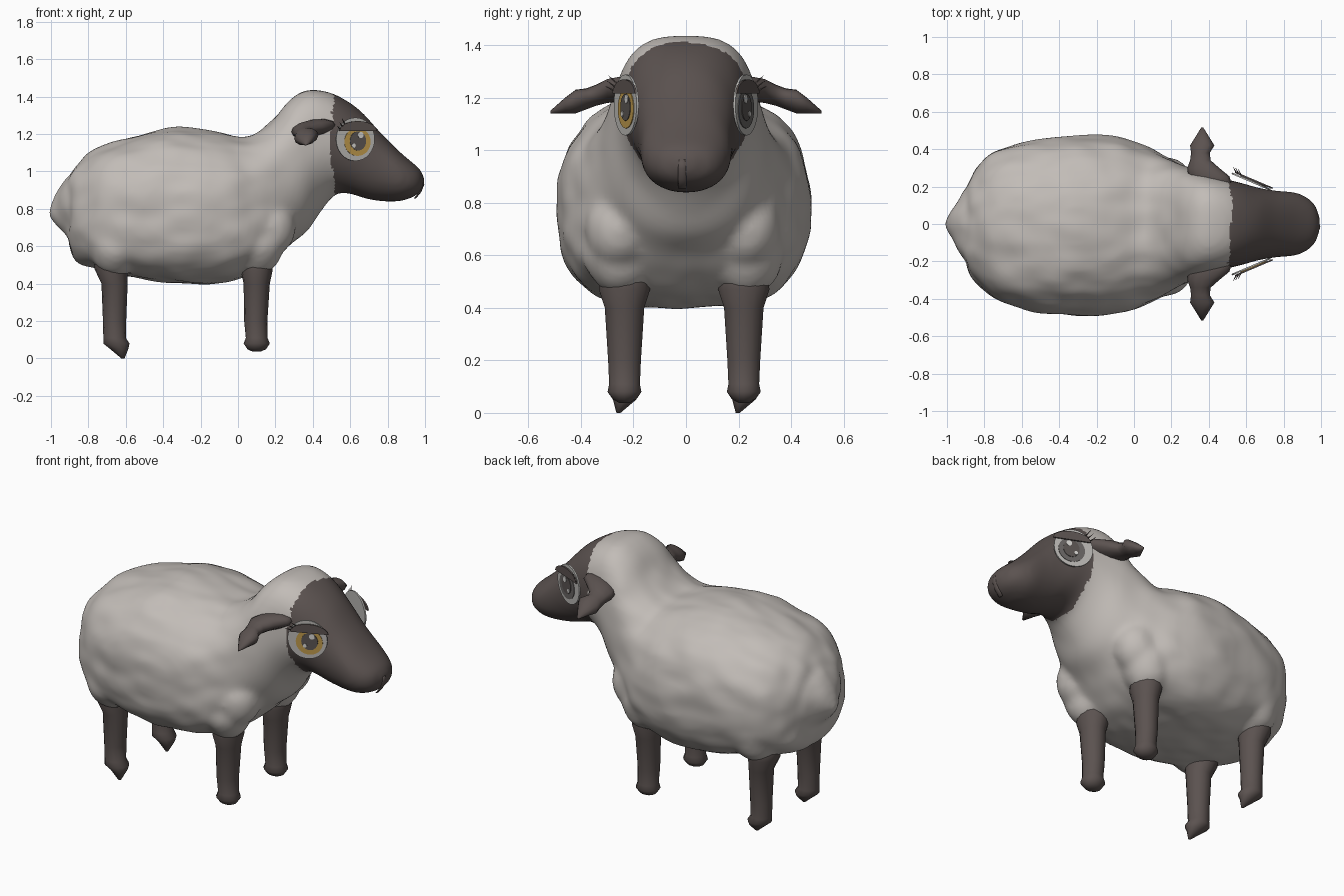
import bpy, bmesh, math
from mathutils import Vector, Matrix, noise

cube = bpy.data.objects.get("Cube")
if cube:
    bpy.data.objects.remove(cube, do_unlink=True)


def material(name, r, g, b):
    m = bpy.data.materials.new(name)
    m.use_nodes = True
    m.diffuse_color = (r, g, b, 1)
    bsdf = next(n for n in m.node_tree.nodes if n.type == 'BSDF_PRINCIPLED')
    bsdf.inputs["Base Color"].default_value = (r, g, b, 1)
    return m


WOOL = material("wool", .54, .505, .475)
SKIN = material("dark skin", .105, .085, .08)
WHITE = material("eye white", .48, .47, .45)
GOLD = material("gold iris", .5, .31, .07)
GREY = material("grey iris", .14, .13, .125)
PUPIL = material("pupil", .1, .088, .083)
GLINT = material("eye glint", .65, .64, .62)


def finish(name, bm, *mats, smooth=True):
    bmesh.ops.recalc_face_normals(bm, faces=bm.faces)
    me = bpy.data.meshes.new(name)
    bm.to_mesh(me)
    bm.free()
    ob = bpy.data.objects.new(name, me)
    bpy.context.collection.objects.link(ob)
    for m in mats:
        me.materials.append(m)
    for p in me.polygons:
        p.use_smooth = smooth
    return ob


def ring(c, a, b, n=16, top=2.0, bottom=2.0):
    """Superellipse around c with half axes a and b, squarer for higher powers."""
    pts = []
    for i in range(n):
        t = 2 * math.pi * i / n
        co, si = math.cos(t), math.sin(t)
        power = top if si > 0 else bottom
        u = math.copysign(abs(co) ** (2 / power), co)
        v = math.copysign(abs(si) ** (2 / power), si)
        pts.append(Vector(c) + Vector(a) * u + Vector(b) * v)
    return pts


def loft(bm, rings):
    rows = [[bm.verts.new(p) for p in r] for r in rings]
    n = len(rows[0])
    for r0, r1 in zip(rows, rows[1:]):
        for i in range(n):
            j = (i + 1) % n
            bm.faces.new((r0[i], r0[j], r1[j], r1[i]))
    bm.faces.new(rows[0][::-1])
    bm.faces.new(rows[-1])


def spline(keys, steps):
    """Catmull-Rom through tuples of values."""
    out = []
    k = [keys[0]] + keys + [keys[-1]]
    for i in range(1, len(k) - 2):
        for s in range(steps):
            t = s / steps
            out.append([.5 * (2 * b + (c - a) * t + (2 * a - 5 * b + 4 * c - d) * t * t
                              + (3 * b - a - 3 * c + d) * t ** 3)
                        for a, b, c, d in zip(*k[i - 1:i + 3])])
    return out + [list(keys[-1])]


# Body, neck and head: bottom x, bottom z, top x, top z, half width
SPINE = [
    (-.91, .74, -.91, .84, .05), (-.89, .57, -.89, .98, .22),
    (-.84, .51, -.84, 1.05, .31), (-.74, .48, -.74, 1.13, .395),
    (-.58, .44, -.58, 1.18, .445), (-.3, .4, -.35, 1.23, .48),
    (-.1, .41, -.12, 1.21, .475), (.08, .45, .03, 1.185, .425),
    (.2, .53, .12, 1.22, .37), (.28, .61, .2, 1.29, .325),
    (.37, .68, .28, 1.385, .295), (.44, .78, .37, 1.435, .265),
    (.52, .875, .48, 1.425, .238), (.6, .88, .57, 1.385, .217),
    (.68, .855, .66, 1.32, .193), (.77, .84, .76, 1.21, .178),
    (.86, .84, .86, 1.11, .17), (.93, .86, .93, 1.05, .14),
    (.97, .885, .97, 1.015, .1), (.995, .925, .995, .975, .03)]


def ramp(x, start, length):
    return min(1, max(0, (x - start) / length))


def body_ring(xb, zb, xt, zt, w):
    x = (xb + xt) / 2
    neck, face = ramp(x, .1, .3), ramp(x, .45, .2)
    return ring((x, -.01 * (1 - neck), (zb + zt) / 2), (0, w, 0), ((xt - xb) / 2, 0, (zt - zb) / 2),
                40, 2.25 + .65 * neck - .7 * face, 2.9 - 1.05 * neck + .35 * face)


bm = bmesh.new()
loft(bm, [body_ring(*k) for k in spline(SPINE, 4)])
# Pointed tail, shoulders and thighs are fused into the body
loft(bm, [ring((x, 0, z), (0, a, 0), (0, 0, b))
          for x, z, a, b in ((-1.015, .775, .02, .02), (-.96, .795, .1, .1),
                             (-.91, .81, .18, .16), (-.84, .82, .23, .17), (-.75, .82, .2, .15))])
for y in (-.25, .23):
    for c, r in (((.11, y, .62), (.135, .14, .17)), ((.17, y, .7), (.14, .13, .15)),
                 ((-.65, y, .62), (.15, .16, .17))):
        bmesh.ops.create_uvsphere(bm, u_segments=20, v_segments=12, radius=1,
                                  matrix=Matrix.Translation(c) @ Matrix.Diagonal((*r, 1)))
body = finish("body_and_head", bm, WOOL, SKIN)
rm = body.modifiers.new("fuse", 'REMESH')
rm.mode = 'VOXEL'
rm.voxel_size = .018
sm = body.modifiers.new("soften", 'SMOOTH')
sm.factor = .5
sm.iterations = 10
bpy.context.view_layer.update()
fused = bpy.data.meshes.new_from_object(body.evaluated_get(bpy.context.evaluated_depsgraph_get()))
body.modifiers.clear()
body.data = fused
fused.materials.clear()
fused.materials.append(WOOL)
fused.materials.append(SKIN)

# Soft lumpy fleece behind the face
normals = [v.normal.copy() for v in fused.vertices]
for v, n in zip(fused.vertices, normals):
    p = Vector((v.co.x * 3, v.co.y * 4.5, v.co.z * 4.5))
    v.co += n * ramp(-v.co.x, -.35, .3) * (.014 * noise.noise(p) + .009 * noise.noise(p * 2.2) + .002)
for p in fused.polygons:
    c = p.center
    edge = .487 + .035 * abs(c.z - 1.15) / .27 + .01 * noise.noise(c * 9)
    p.material_index = int(c.x > edge)
    p.use_smooth = True

# Legs: x, z, half length, half width
FRONT = [(.1, .58, .08, .085), (.1, .47, .085, .1), (.1, .4, .07, .077), (.095, .2, .062, .064),
         (.1, .11, .058, .06), (.1, .08, .07, .066), (.1, .05, .05, .043), (.1, .038, .025, .02)]
BACK = [(-.68, .58, .085, .09), (-.68, .48, .088, .1), (-.66, .4, .07, .074), (-.66, .2, .062, .062),
        (-.66, .11, .06, .06), (-.65, .08, .07, .066), (-.635, .05, .048, .045), (-.615, 0, .008, .008)]
for side, s in (("right", -1), ("left", 1)):
    for name, rows in (("front_leg", FRONT), ("back_leg", BACK)):
        bm = bmesh.new()
        loft(bm, [ring((x, s * .227 - (.007 if z > .01 else .03), z), (a, 0, 0), (0, b, 0), 14)
                  for x, z, a, b in rows])
        finish(f"{name}_{side}", bm, SKIN)

    # Ear sweeping back from the cheek: x, y, z, half length, half thickness
    EAR = [(.43, .19, 1.235, .1, .045), (.4, .255, 1.232, .11, .045), (.37, .3, 1.225, .085, .045),
           (.355, .34, 1.21, .055, .04), (.355, .38, 1.195, .05, .04), (.365, .42, 1.185, .065, .045),
           (.365, .46, 1.17, .04, .03), (.365, .515, 1.145, .006, .006)]
    bm = bmesh.new()
    loft(bm, [ring((x, s * y, z), (a, 0, .15 * a), (0, 0, b), 12) for x, y, z, a, b in EAR])
    finish(f"ear_{side}", bm, SKIN)

    # Eye: thin plates stacked on a slanted plane
    along, out = Vector((.92, -.39 * s, 0)), Vector((.39, .92 * s, 0))
    origin = Vector((.625, .224 * s, 1.17))

    def on_eye(x, z, lift):
        return origin + along * ((x - .625) / .92) + Vector((0, 0, z - 1.17)) + out * lift

    def plate(name, x, z, rx, rz, lift, mat, start=0, end=360, thick=.004):
        angles = [math.radians(start + (end - start) * i / 32) for i in range(33 if end < 360 else 32)]
        pts = [(x + rx * math.cos(t), z + rz * math.sin(t)) for t in angles]
        bm = bmesh.new()
        loft(bm, [[on_eye(px, pz, h) for px, pz in pts] for h in (lift - thick, lift)])
        finish(f"{name}_{side}", bm, mat, smooth=False)

    plate("eye_white", .625, 1.172, .103, .116, .008, WHITE, thick=.009)
    plate("iris", .635, 1.158, .07, .075, .011, GOLD if s < 0 else GREY)
    plate("pupil", .637, 1.163, .043, .051, .014, PUPIL)
    plate("large_glint", .65, 1.195, .015, .017, .017, GLINT)
    plate("small_glint", .613, 1.138, .01, .012, .017, GLINT)
    plate("eyelid", .635, 1.214, .1, .055, .019, SKIN, 2, 178, .008)

    # Lashes at the rear corner of the eyelid
    for i in range(3):
        a = on_eye(.542 + .012 * i, 1.225 + .014 * i, .014)
        b = on_eye(.515 + .013 * i, 1.243 + .02 * i, .038)
        bm = bmesh.new()
        loft(bm, [ring(p, (r, 0, 0), (0, 0, r), 5) for p, r in ((a, .005), (b, .001))])
        finish(f"lash_{i}_{side}", bm, SKIN)

# Mouth crease
bm = bmesh.new()
loft(bm, [ring((x, -.014, z), (.006, 0, 0), (0, .016, 0), 8)
          for x, z in ((.988, .965), (.99, .93), (.974, .89), (.945, .855))])
finish("mouth_crease", bm, SKIN)
